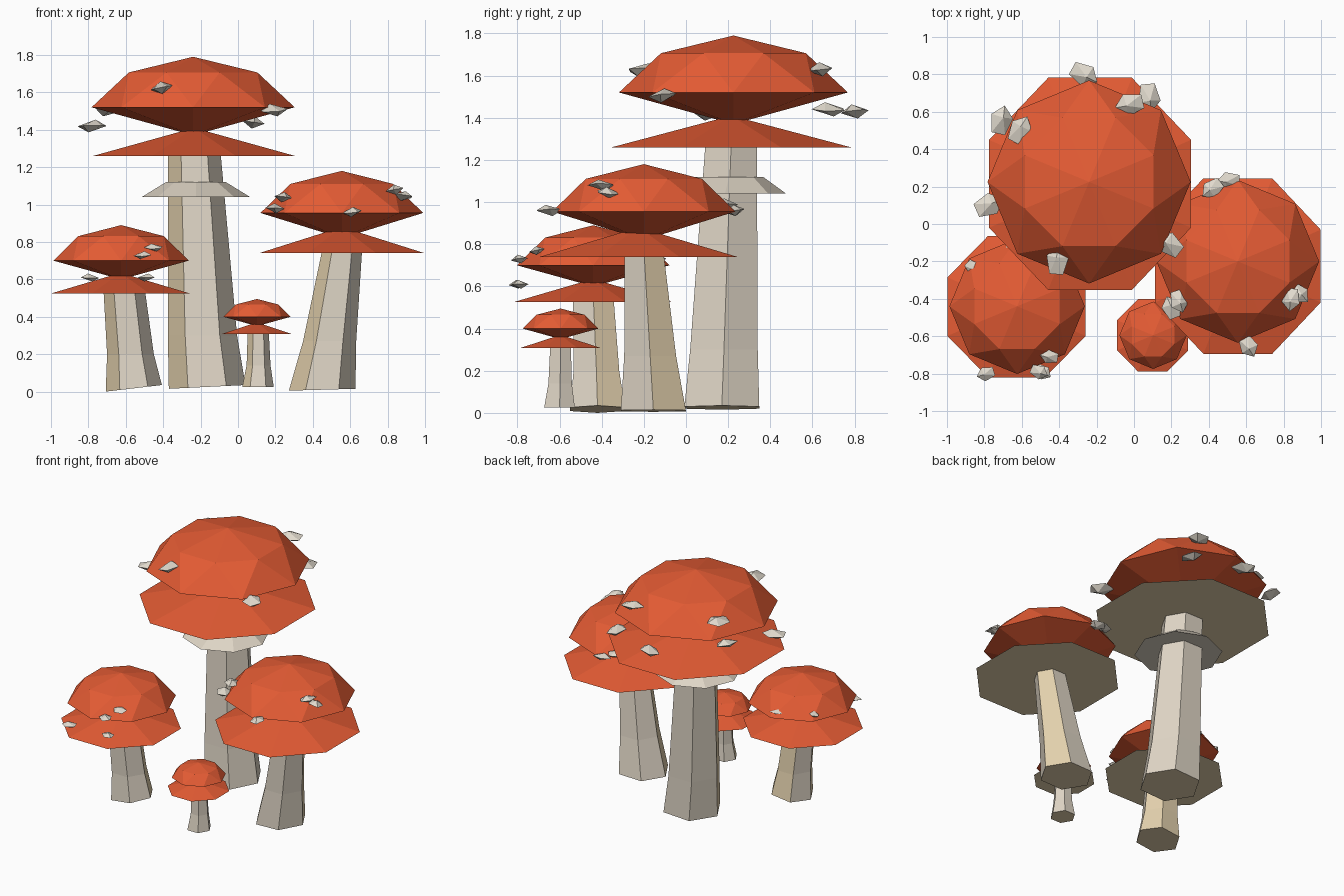
import bpy, bmesh, math, random
from mathutils import Matrix, Vector

if "Cube" in bpy.data.objects:
    bpy.data.objects.remove(bpy.data.objects["Cube"])

random.seed(4)


def material(name, r, g, b):
    m = bpy.data.materials.new(name)
    m.diffuse_color = tuple((c / 255) ** 2.2 for c in (r, g, b)) + (1,)
    m.use_nodes = True
    m.node_tree.nodes["Principled BSDF"].inputs["Base Color"].default_value = m.diffuse_color
    return m


RED = material("cap red", 228, 92, 55)
STONE = material("stem beige", 222, 212, 196)
TAN = material("gill tan", 228, 209, 173)
WART = material("wart grey", 224, 217, 204)


def finish(name, bm, mats, rule=None):
    bmesh.ops.recalc_face_normals(bm, faces=bm.faces)
    bm.normal_update()
    if rule:
        for f in bm.faces:
            f.material_index = rule(f)
    me = bpy.data.meshes.new(name)
    bm.to_mesh(me)
    bm.free()
    for m in mats:
        me.materials.append(m)
    ob = bpy.data.objects.new(name, me)
    bpy.context.collection.objects.link(ob)
    return ob


def ring(bm, x, y, z, r, n, turn, tilt=0.0, sy=1.0):
    """Polygon ring; tilt raises the +x side, sy stretches along y."""
    out = []
    for i in range(n):
        a = turn + math.tau * i / n
        c, s = math.cos(a), math.sin(a)
        out.append(bm.verts.new((x + r * c, y + r * s * sy, z + tilt * (1 + c) / 2)))
    return out


def bridge(bm, a, b):
    n = len(a)
    for i in range(n):
        bm.faces.new((a[i], a[(i + 1) % n], b[(i + 1) % n], b[i]))


def fan(bm, a, point):
    p = bm.verts.new(point)
    for i in range(len(a)):
        bm.faces.new((a[i], a[(i + 1) % len(a)], p))


def cap(name, x, y, r, rim_z, top_z, low_z):
    # Faceted dome with a shallow cone below
    bm = bmesh.new()
    h = top_z - rim_z
    step = math.tau / 8
    rim = ring(bm, x, y, rim_z, r, 8, 0)
    mid = ring(bm, x, y, rim_z + h * 0.69, r * 0.685, 8, step / 2)
    for i in range(8):
        j = (i + 1) % 8
        bm.faces.new((rim[i], rim[j], mid[i]))
        bm.faces.new((mid[i], rim[j], mid[j]))
    fan(bm, mid, (x, y, top_z))
    fan(bm, rim, (x, y, low_z))
    finish(name, bm, [RED])


def skirt(name, x, y, r, z, apex_z, sy):
    # Low cone with a flat tan underside
    bm = bmesh.new()
    rim = ring(bm, x, y, z, r / math.cos(math.pi / 8), 8, math.pi / 8, 0, sy)
    fan(bm, rim, (x, y, apex_z))
    bm.faces.new(rim)
    finish(name, bm, [RED, TAN], lambda f: 1 if f.normal.z < -0.9 else 0)


def stem(name, levels, turn, tilt, tan_angles):
    # Leaning six-sided stem through (x, y, z, radius) levels
    bm = bmesh.new()
    rings = [ring(bm, *lv, 6, turn, tilt if i == 0 else 0)
             for i, lv in enumerate(levels)]
    for a, b in zip(rings, rings[1:]):
        bridge(bm, a, b)
    bm.faces.new(rings[0])
    bm.faces.new(rings[-1])
    dirs = [Vector((math.cos(math.radians(a)), math.sin(math.radians(a)), 0))
            for a in tan_angles]
    # Tan base and tan sides
    finish(name, bm, [STONE, TAN],
           lambda f: int(f.normal.z < -0.8 or any(f.normal.dot(d) > 0.86 for d in dirs)))


def warts(name, spots, size):
    # Small flattened pointed crystals
    for i, p in enumerate(spots):
        bm = bmesh.new()
        belt = ring(bm, 0, 0, 0, 1, 5, 0)
        fan(bm, belt, (0.25, 0, 1))
        fan(bm, belt, (-0.25, 0, -1))
        m = (Matrix.Translation(p)
             @ Matrix.Rotation(random.uniform(0, math.tau), 4, "Z")
             @ Matrix.Rotation(random.uniform(-0.25, 0.25), 4, "X")
             @ Matrix.Diagonal((size, size * 0.75, size * 0.4, 1)))
        bmesh.ops.transform(bm, matrix=m, verts=bm.verts)
        finish(f"{name}_{i + 1}", bm, [WART])


# Tall mushroom
cap("tall_cap", -0.24, 0.225, 0.543, 1.52, 1.79, 1.37)
skirt("tall_skirt", -0.235, 0.215, 0.54, 1.26, 1.41, 1.05)
stem("tall_stem", [(-0.165, 0.17, 0.015, 0.205), (-0.19, 0.18, 0.30, 0.185),
                   (-0.235, 0.215, 1.30, 0.14)], 0.0, 0.02, [210])

# Collar around the tall stem
bm = bmesh.new()
low = ring(bm, -0.225, 0.185, 1.04, 0.29, 8, 0)
high = ring(bm, -0.225, 0.205, 1.12, 0.16, 8, 0)
bridge(bm, low, high)
bm.faces.new(low)
bm.faces.new(high)
finish("stem_collar", bm, [STONE])

# Right mushroom
cap("right_cap", 0.555, -0.20, 0.435, 0.955, 1.18, 0.82)
skirt("right_skirt", 0.555, -0.225, 0.443, 0.74, 0.88, 1.06)
stem("right_stem", [(0.45, -0.155, 0.005, 0.178), (0.49, -0.17, 0.27, 0.142),
                    (0.56, -0.20, 0.78, 0.105)], 0.0, 0.01, [30, 210])

# Left mushroom
cap("left_cap", -0.625, -0.44, 0.362, 0.70, 0.89, 0.60)
skirt("left_skirt", -0.628, -0.442, 0.37, 0.525, 0.635, 1.02)
stem("left_stem", [(-0.557, -0.42, 0.0, 0.15), (-0.575, -0.425, 0.20, 0.125),
                   (-0.61, -0.44, 0.56, 0.11)], 0.0, 0.035, [30, 90, 210])

# Small mushroom
cap("small_cap", 0.102, -0.595, 0.18, 0.40, 0.495, 0.35)
skirt("small_skirt", 0.10, -0.595, 0.19, 0.307, 0.37, 1.02)
stem("small_stem", [(0.107, -0.60, 0.025, 0.084), (0.11, -0.597, 0.14, 0.064),
                    (0.108, -0.595, 0.33, 0.056)], 0.0, 0.0, [210])

# Warts on and around the caps
warts("tall_wart", [(-0.41, -0.20, 1.625), (0.19, -0.11, 1.505), (-0.78, 0.10, 1.42),
                    (-0.27, 0.80, 1.43), (0.08, 0.68, 1.44), (-0.02, 0.64, 1.63),
                    (-0.61, 0.50, 1.62), (-0.71, 0.55, 1.505)], 0.085)
warts("right_wart", [(0.61, -0.65, 0.96), (0.24, -0.41, 1.04), (0.20, -0.45, 0.98),
                     (0.84, -0.40, 1.08), (0.88, -0.37, 1.045), (0.42, 0.19, 0.99),
                     (0.51, 0.23, 0.96)], 0.068)
warts("left_wart", [(-0.45, -0.71, 0.77), (-0.51, -0.79, 0.73), (-0.79, -0.80, 0.61),
                    (-0.49, -0.79, 0.61), (-0.86, -0.235, 0.735),
                    (-0.64, -0.13, 0.73)], 0.053)
